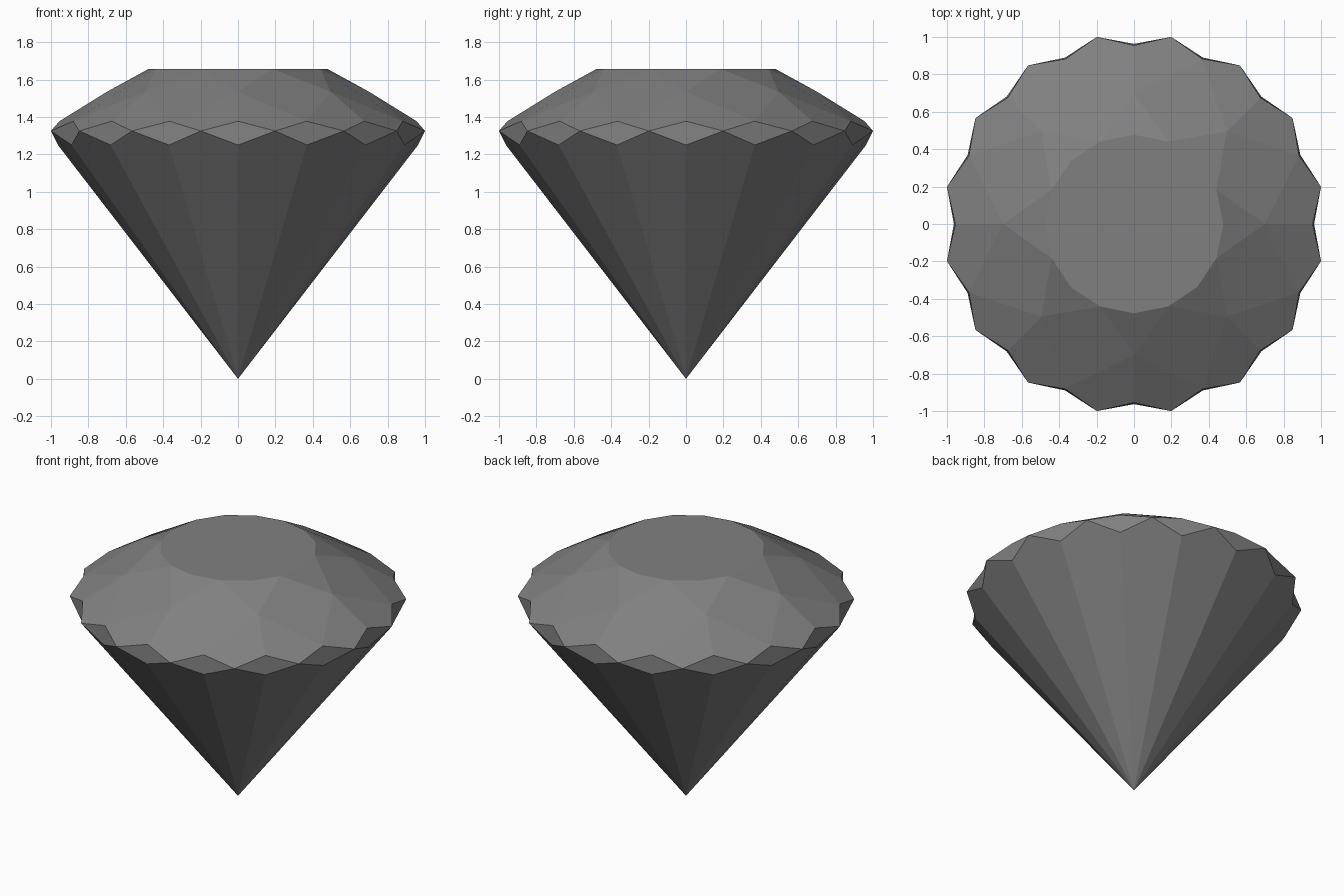
import bpy, bmesh
from math import cos, sin, pi

if "Cube" in bpy.data.objects:
    bpy.data.objects.remove(bpy.data.objects["Cube"])

N = 16
bm = bmesh.new()


def ring(radius, z, count=N, offset=0.0):
    """Circle of vertices; offset is a fraction of one step."""
    return [bm.verts.new((radius * cos((i + offset) * 2 * pi / count),
                          radius * sin((i + offset) * 2 * pi / count), z))
            for i in range(count)]


tip = bm.verts.new((0, 0, 0))
lower = ring(0.963, 1.25)               # bottom corners of girdle diamonds
middle = ring(1.0196, 1.325, N, 0.5)    # side corners shared by neighbours
upper = ring(0.955, 1.377)              # top corners
star = ring(0.70, 1.535, N // 2)        # crown facet corners
table = ring(0.477, 1.657)

# Flat table on top
bm.faces.new(table)

for i in range(N):
    j = (i + 1) % N
    # Pavilion facet down to the tip
    bm.faces.new((tip, lower[j], middle[i], lower[i]))
    # Girdle diamond
    bm.faces.new((lower[i], middle[i], upper[i], middle[i - 1]))

for k, s in enumerate(star):
    a = 2 * k
    b, c = (a + 1) % N, a - 1
    nxt = star[(k + 1) % len(star)]
    # Star facet against the table
    bm.faces.new((s, table[b], table[a], table[c]))
    # Bezel kite between two star corners
    bm.faces.new((table[b], s, upper[b], nxt))
    # Upper girdle facets
    bm.faces.new((s, upper[a], middle[a], upper[b]))
    bm.faces.new((s, upper[c], middle[c], upper[a]))

bmesh.ops.recalc_face_normals(bm, faces=bm.faces)
mesh = bpy.data.meshes.new("cut_gem")
bm.to_mesh(mesh)
bm.free()

# Dark grey stone
stone = bpy.data.materials.new("dark_stone")
stone.diffuse_color = (0.216, 0.216, 0.216, 1)
stone.use_nodes = True
stone.node_tree.nodes["Principled BSDF"].inputs["Base Color"].default_value = stone.diffuse_color
mesh.materials.append(stone)
bpy.context.collection.objects.link(bpy.data.objects.new("cut_gem", mesh))
